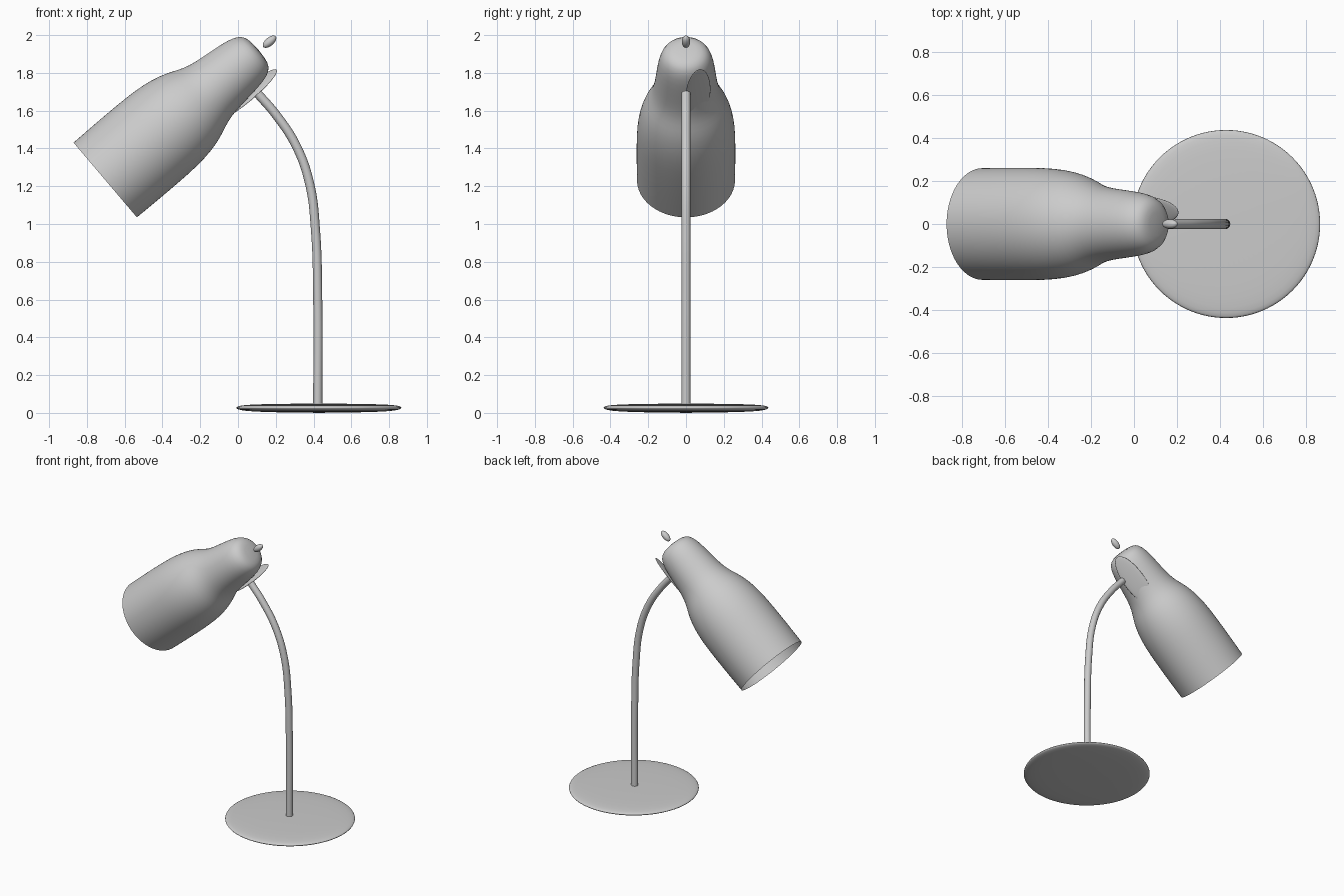
import bpy, bmesh
from math import atan2, pi, radians
from mathutils import Matrix, Vector

cube = bpy.data.objects.get("Cube")
if cube:
    bpy.data.objects.remove(cube, do_unlink=True)

grey = bpy.data.materials.new("plain_grey")
grey.use_nodes = True
colour = (0.6, 0.6, 0.6, 1)
grey.diffuse_color = colour
grey.node_tree.nodes["Principled BSDF"].inputs["Base Color"].default_value = colour


def add_mesh(name, bm, matrix):
    bmesh.ops.recalc_face_normals(bm, faces=bm.faces)
    for face in bm.faces:
        face.smooth = True
    mesh = bpy.data.meshes.new(name)
    bm.to_mesh(mesh)
    bm.free()
    mesh.materials.append(grey)
    obj = bpy.data.objects.new(name, mesh)
    obj.matrix_world = matrix
    bpy.context.collection.objects.link(obj)
    return obj


def lathe(name, profile, matrix, steps=48):
    """Spin (radius, height) points around the local z axis."""
    bm = bmesh.new()
    verts = [bm.verts.new((r, 0, z)) for r, z in profile]
    edges = [bm.edges.new(pair) for pair in zip(verts, verts[1:])]
    bmesh.ops.spin(bm, geom=verts + edges, cent=(0, 0, 0), axis=(0, 0, 1),
                   angle=2 * pi, steps=steps, use_merge=True)
    bmesh.ops.remove_doubles(bm, verts=bm.verts, dist=0.0002)
    obj = add_mesh(name, bm, matrix)
    sub = obj.modifiers.new("smooth", "SUBSURF")
    sub.levels = sub.render_levels = 1
    return obj


def ellipsoid(name, radii, matrix):
    bm = bmesh.new()
    bmesh.ops.create_uvsphere(bm, u_segments=32, v_segments=20, radius=1)
    bmesh.ops.scale(bm, vec=radii, verts=bm.verts)
    return add_mesh(name, bm, matrix)


# Thin lens-shaped base
lathe("base", [(0, 0), (0.3, 0.004), (0.40, 0.011), (0.432, 0.019), (0.441, 0.027),
               (0.432, 0.035), (0.40, 0.042), (0.3, 0.047), (0, 0.05)],
      Matrix.Translation((0.428, 0, 0)))

# Open bottle-shaped shade, tilted down to one side
tilt = Matrix.Rotation(atan2(0.763, 0.647), 4, "Y")
head = Matrix.Translation((-0.703, 0, 1.233)) @ tilt
lathe("shade", [(0.26, 0), (0.262, 0.15), (0.262, 0.3), (0.259, 0.43), (0.245, 0.53),
                (0.223, 0.61), (0.195, 0.67), (0.174, 0.73), (0.163, 0.81),
                (0.154, 0.9), (0.143, 0.98), (0.122, 1.035), (0.085, 1.06), (0, 1.065)],
      head)

# Thin oval plate on the underside of the neck
ellipsoid("neck_plate", (0.010, 0.075, 0.2),
          head @ Matrix.Translation((0.142, 0.063, 0.87)) @ Matrix.Rotation(radians(28), 4, "Z"))

# Small switch above the neck end
ellipsoid("switch", (0.022, 0.022, 0.043), Matrix.Translation((0.167, 0, 1.965)) @ tilt)

# Bent stem
curve = bpy.data.curves.new("stem", "CURVE")
curve.dimensions = "3D"
curve.bevel_depth = 0.024
curve.bevel_resolution = 6
curve.resolution_u = 10
curve.use_fill_caps = True
path = [(0.422, 0.03), (0.422, 0.6), (0.41, 0.97), (0.38, 1.21),
        (0.31, 1.41), (0.2, 1.58), (0.105, 1.69)]
spline = curve.splines.new("BEZIER")
spline.bezier_points.add(len(path) - 1)
for point, (x, z) in zip(spline.bezier_points, path):
    point.co = Vector((x, 0, z))
    point.handle_left_type = point.handle_right_type = "AUTO"
curve.materials.append(grey)
bpy.context.collection.objects.link(bpy.data.objects.new("stem", curve))
